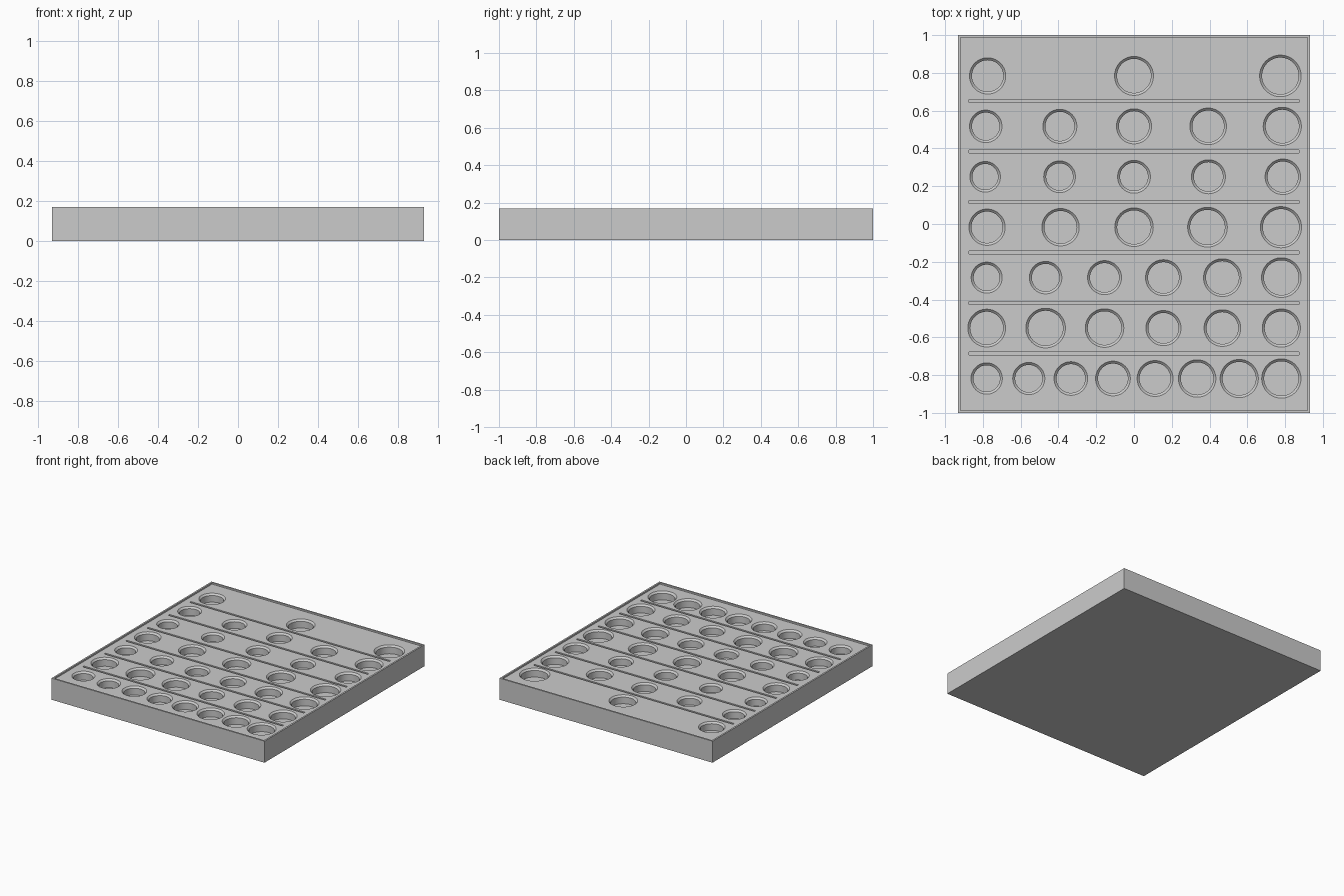
import bpy, bmesh, math

if "Cube" in bpy.data.objects:
    bpy.data.objects.remove(bpy.data.objects["Cube"])

HALF_X, HALF_Y, TOP = 0.932, 1.0, 0.17
RIM, LIP = 0.013, 0.012          # rim width and height above the deck
DECK = TOP - LIP
POCKET, BEVEL = 0.065, 0.013     # pocket depth and chamfer
ROW_GAP = 0.267

# Each row, back to front: x of the last pocket, then the radii from right to left
ROWS = [
    (0.775, [.096, .103, .110]),
    (0.785, [.086, .090, .093, .097, .101]),
    (0.788, [.081, .084, .087, .090, .094]),
    (0.778, [.096, .099, .102, .105, .109]),
    (0.780, [.082, .086, .090, .095, .100, .105]),
    (0.780, [.100, .105, .102, .093, .097, .101]),
    (0.780, [.083, .085, .089, .092, .095, .099, .101, .104]),
]


def box(bm, x, y, z0, z1, cy=0):
    made = bmesh.ops.create_cube(bm, size=1)["verts"]
    for v in made:
        v.co = (v.co.x * 2 * x, v.co.y * 2 * y + cy, z0 + (v.co.z + 0.5) * (z1 - z0))


def pocket(bm, x, y, r, sides=64):
    """Solid round plug with a flared mouth."""
    profile = [(r - BEVEL, DECK - POCKET), (r - BEVEL, DECK - BEVEL),
               (r, DECK), (r, TOP + 0.05)]
    rings = [[bm.verts.new((x + pr * math.cos(math.tau * i / sides),
                            y + pr * math.sin(math.tau * i / sides), z))
              for i in range(sides)] for pr, z in profile]
    bm.faces.new(rings[0][::-1])
    bm.faces.new(rings[-1])
    for low, high in zip(rings, rings[1:]):
        for i in range(sides):
            j = (i + 1) % sides
            bm.faces.new((low[i], low[j], high[j], high[i]))


def finish(name, bm):
    mesh = bpy.data.meshes.new(name)
    bm.to_mesh(mesh)
    bm.free()
    obj = bpy.data.objects.new(name, mesh)
    bpy.context.collection.objects.link(obj)
    return obj


def cut(target, cutter):
    mod = target.modifiers.new("cut", "BOOLEAN")
    mod.operation, mod.solver, mod.object = "DIFFERENCE", "EXACT", cutter
    bpy.context.view_layer.objects.active = target
    bpy.ops.object.modifier_apply(modifier=mod.name)
    bpy.data.objects.remove(cutter)


grey = bpy.data.materials.new("plain grey")
grey.use_nodes = True
grey.diffuse_color = (0.6, 0.6, 0.6, 1)
grey.node_tree.nodes["Principled BSDF"].inputs["Base Color"].default_value = grey.diffuse_color

# Tray block
bm = bmesh.new()
box(bm, HALF_X, HALF_Y, 0, TOP)
tray = finish("tray", bm)
tray.data.materials.append(grey)

# Sunken deck inside the rim
bm = bmesh.new()
box(bm, HALF_X - RIM, HALF_Y - RIM, DECK, TOP + 0.1)
cut(tray, finish("deck_cutter", bm))

# Round pockets and the narrow grooves between rows
bm = bmesh.new()
for row, (reach, radii) in enumerate(ROWS):
    y = 0.784 - row * ROW_GAP
    for i, r in enumerate(radii):
        pocket(bm, -reach + 2 * reach * i / (len(radii) - 1), y, r)
    if row:
        box(bm, 0.873, 0.008, DECK - 0.015, TOP + 0.05, y + ROW_GAP / 2)
cut(tray, finish("pocket_cutter", bm))

# Smooth round walls with crisp edges
bpy.ops.object.select_all(action="DESELECT")
tray.select_set(True)
bpy.context.view_layer.objects.active = tray
bpy.ops.object.shade_smooth_by_angle(angle=math.radians(30))
